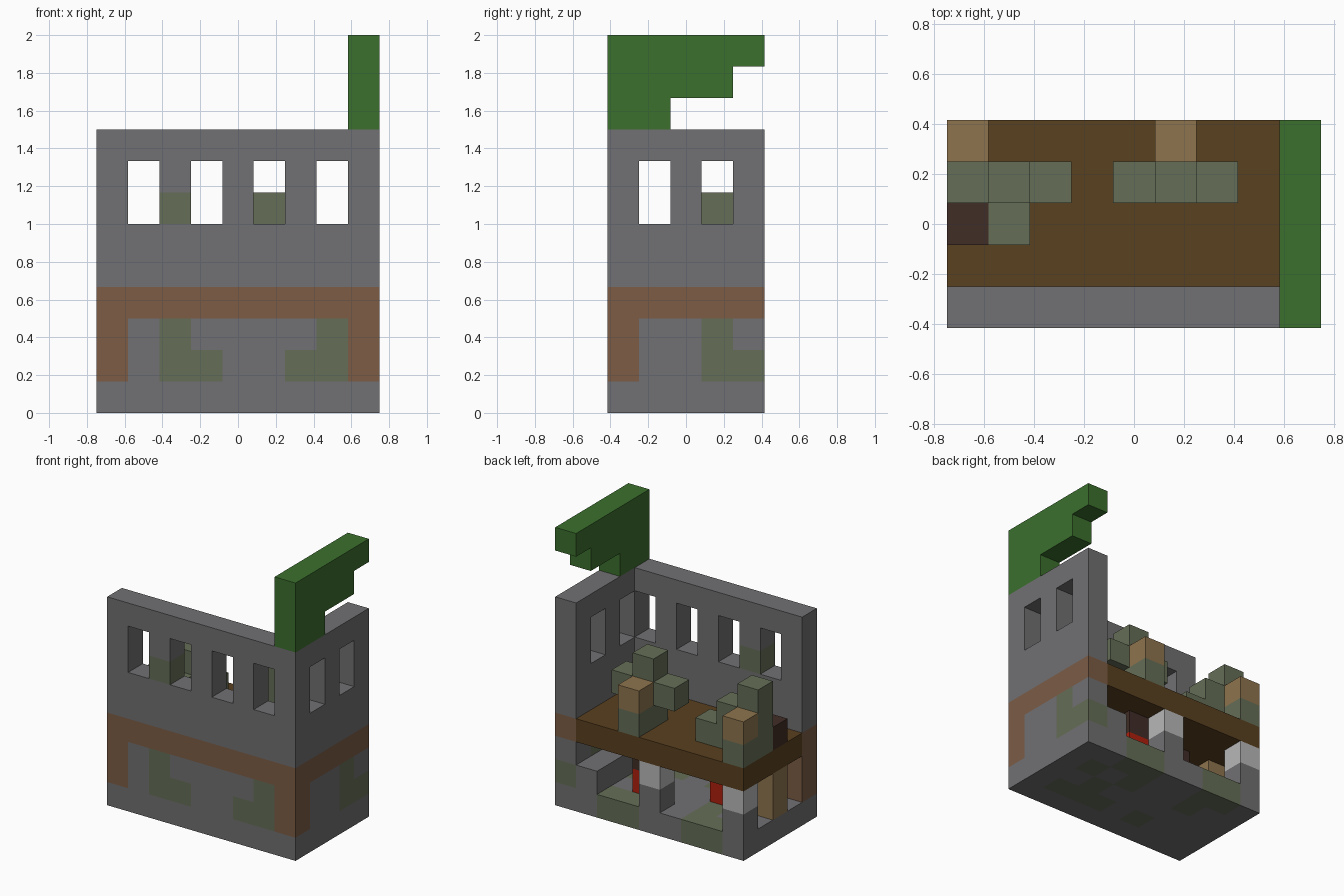
import bpy, bmesh
from mathutils import Vector

cube = bpy.data.objects.get("Cube")
if cube:
    bpy.data.objects.remove(cube, do_unlink=True)

U = 1 / 6                      # edge length of one block
NX, NY = 9, 5                  # blocks along x and y

COLOURS = {
    "stone grey": (0.165, 0.16, 0.168),
    "moss": (0.13, 0.156, 0.095),
    "rust trim": (0.2, 0.107, 0.06),
    "floor brown": (0.102, 0.052, 0.014),
    "leaf green": (0.045, 0.162, 0.027),
    "tan": (0.27, 0.175, 0.075),
    "dark brown": (0.052, 0.026, 0.019),
    "light grey": (0.48, 0.48, 0.48),
    "red": (0.43, 0.014, 0.004),
}
MATS = {}
for name, rgb in COLOURS.items():
    m = bpy.data.materials.new(name)
    m.use_nodes = True
    m.diffuse_color = (*rgb, 1)
    bsdf = m.node_tree.nodes["Principled BSDF"]
    bsdf.inputs["Base Color"].default_value = (*rgb, 1)
    bsdf.inputs["Roughness"].default_value = 0.9
    MATS[name] = m

grid = {}                      # block position -> (part, colour)


def span(v):
    """A single index, or an inclusive (first, last) pair."""
    return range(v[0], v[1] + 1) if isinstance(v, tuple) else (v,)


def fill(part, colour, x, y, z):
    for i in span(x):
        for j in span(y):
            for k in span(z):
                grid[i, j, k] = (part, colour)


def carve(x, y, z):
    for i in span(x):
        for j in span(y):
            for k in span(z):
                grid.pop((i, j, k), None)


# Ground slab with moss patches
fill("ground_slab", "stone grey", (0, 8), (0, 4), 0)
for i, j in ((1, 4), (2, 4), (2, 3), (3, 1), (5, 4), (6, 4), (5, 3),
             (5, 1), (6, 1), (6, 2), (7, 1), (7, 3)):
    fill("ground_slab", "moss", i, j, 0)

# Front and side walls with trim, moss and window openings
fill("front_wall", "stone grey", (0, 8), 0, (1, 8))
fill("side_wall", "stone grey", 8, (1, 4), (1, 8))
fill("front_wall", "rust trim", (0, 8), 0, 3)
fill("side_wall", "rust trim", 8, (1, 4), 3)
for i in (0, 8):
    fill("front_wall", "rust trim", i, 0, (1, 2))
for corner, foot in ((2, (2, 3)), (7, (6, 7))):
    fill("front_wall", "moss", foot, 0, 1)
    fill("front_wall", "moss", corner, 0, 2)
fill("front_wall", "moss", 2, 0, 6)
fill("side_wall", "moss", 8, (3, 4), 1)
fill("side_wall", "moss", 8, 3, 2)
for i in (1, 3, 5, 7):
    carve(i, 0, (6, 7))
for j in (1, 3):
    carve(8, j, (6, 7))

# Stepped flag on the corner
for k, last in ((9, 1), (10, 3), (11, 4)):
    fill("flag", "leaf green", 8, (0, last), k)

# Upper floor
fill("upper_floor", "floor brown", (0, 7), (1, 4), 3)

# Upper floor figures, each with a pack on the back
for part, i in (("left_guard", 5), ("right_guard", 0)):
    fill(part, "moss", i, 3, (4, 6))
    fill(part, "moss", i, 4, 4)
    fill(part, "tan", i, 4, 5)
    fill(part, "moss", i + 1, 3, 5)
fill("left_guard", "moss", 4, 3, 5)
fill("right_guard", "moss", 1, 3, 4)
fill("right_guard", "moss", 2, 3, 4)
fill("right_guard", "moss", 1, 2, 4)
fill("crate", "dark brown", 0, 2, 4)

# Ground floor contents
fill("stone_ledge", "stone grey", 7, (2, 4), 1)
for part, i in (("left_pillar", 4), ("right_pillar", 0)):
    fill(part, "stone grey", i, 4, 1)
    fill(part, "light grey", i, 4, 2)
for part, i, j in (("left_keg", 5, 3), ("right_keg", 2, 2)):
    fill(part, "red", i, j, 1)
    fill(part, "dark brown", i, j, 2)
fill("wood_post", "tan", 0, 2, (1, 2))


def build(part):
    """Mesh of one part, keeping only the exposed block faces."""
    bm = bmesh.new()
    slots = sorted({c for p, c in grid.values() if p == part})
    for cell, (p, colour) in grid.items():
        if p != part:
            continue
        centre = Vector(cell) + Vector((0.5 - NX / 2, 0.5 - NY / 2, 0.5))
        for axis in range(3):
            for sign in (-1, 1):
                beside = list(cell)
                beside[axis] += sign
                if tuple(beside) in grid:
                    continue
                n, a, b = Vector(), Vector(), Vector()
                n[axis] = sign / 2
                a[(axis + 1) % 3] = sign / 2
                b[(axis + 2) % 3] = 1 / 2
                corners = (-a - b, a - b, a + b, b - a)
                f = bm.faces.new([bm.verts.new((centre + n + c) * U)
                                  for c in corners])
                f.material_index = slots.index(colour)
    bmesh.ops.remove_doubles(bm, verts=bm.verts, dist=0.001)
    mesh = bpy.data.meshes.new(part)
    bm.to_mesh(mesh)
    bm.free()
    for c in slots:
        mesh.materials.append(MATS[c])
    bpy.context.collection.objects.link(bpy.data.objects.new(part, mesh))


for part in sorted({p for p, c in grid.values()}):
    build(part)
